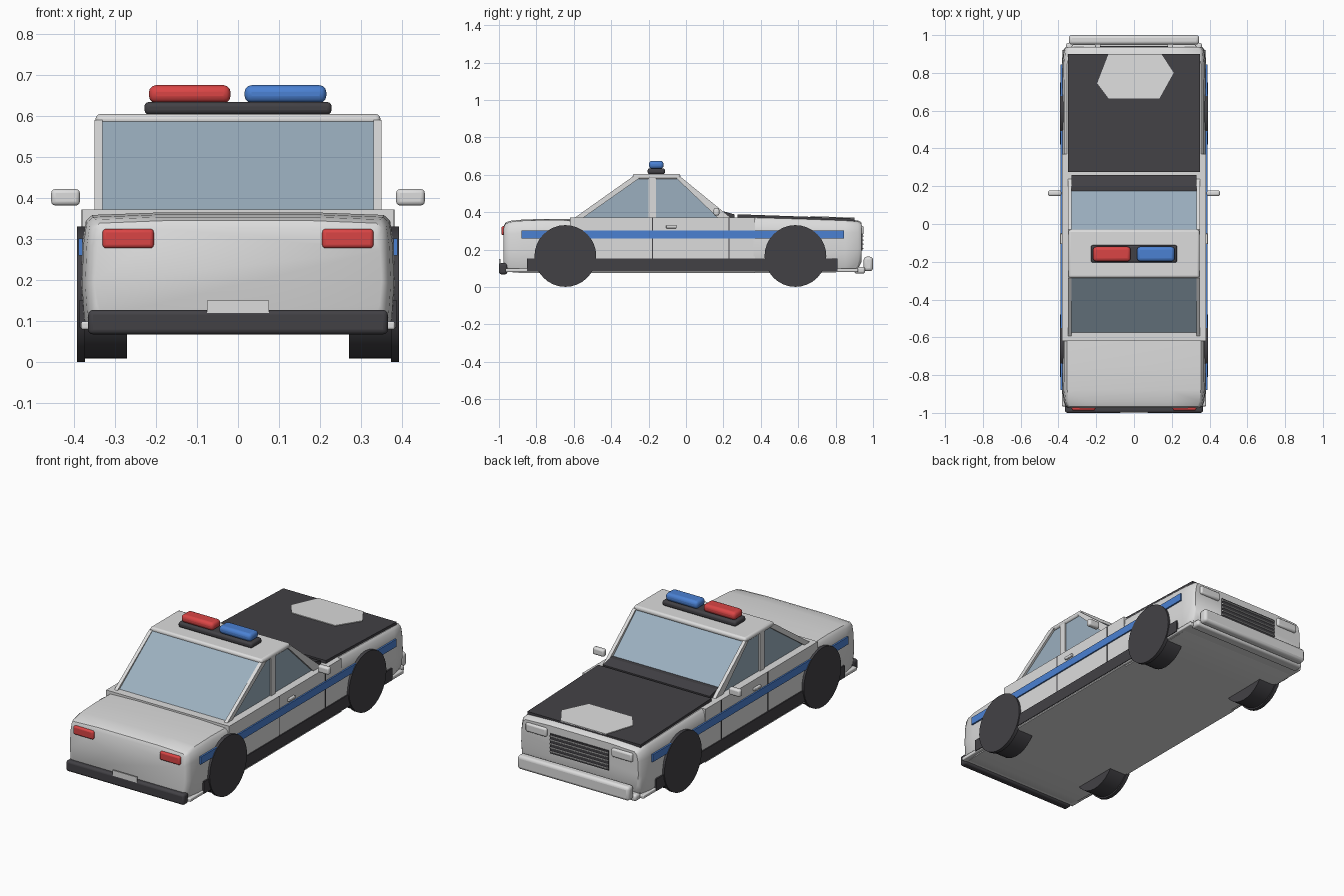
import bpy, bmesh, math
from mathutils import Vector

cube = bpy.data.objects.get("Cube")
if cube:
    bpy.data.objects.remove(cube, do_unlink=True)


def material(name, rgb):
    m = bpy.data.materials.new(name)
    m.use_nodes = True
    m.diffuse_color = (*rgb, 1)
    m.node_tree.nodes["Principled BSDF"].inputs["Base Color"].default_value = (*rgb, 1)
    return m


WHITE = material("white paint", (0.72, 0.72, 0.72))
DARK = material("dark grey", (0.055, 0.053, 0.06))
GLASS = material("window glass", (0.33, 0.43, 0.52))
RED = material("red light", (0.70, 0.06, 0.06))
BLUE = material("blue paint", (0.07, 0.22, 0.65))


def finish(name, bm, mat, bevel=0, smooth=True):
    bmesh.ops.recalc_face_normals(bm, faces=bm.faces)
    mesh = bpy.data.meshes.new(name)
    bm.to_mesh(mesh)
    bm.free()
    mesh.materials.append(mat)
    ob = bpy.data.objects.new(name, mesh)
    bpy.context.collection.objects.link(ob)
    if bevel:
        mod = ob.modifiers.new("rounding", "BEVEL")
        mod.width, mod.segments = bevel, 3
    if smooth:
        bpy.ops.object.select_all(action="DESELECT")
        ob.select_set(True)
        bpy.context.view_layer.objects.active = ob
        bpy.ops.object.shade_smooth_by_angle(angle=math.radians(40))
    return ob


def box(name, x, y, z, mat, bevel=0):
    """Box from (low, high) ranges along each axis."""
    bm = bmesh.new()
    bmesh.ops.create_cube(bm, size=1)
    for v in bm.verts:
        v.co = Vector([(r[0] + r[1]) / 2 + c * (r[1] - r[0]) for r, c in zip((x, y, z), v.co)])
    return finish(name, bm, mat, bevel, bevel > 0)


def prism(name, x, profile, mat):
    """Extrude a (y, z) profile across an x range."""
    bm = bmesh.new()
    face = bm.faces.new([bm.verts.new((x[0], y, z)) for y, z in profile])
    new = bmesh.ops.extrude_face_region(bm, geom=[face])["geom"]
    for v in new:
        if isinstance(v, bmesh.types.BMVert):
            v.co.x = x[1]
    return finish(name, bm, mat, smooth=False)


def loft(name, stations, mat):
    """Body shell through (y, half width, bottom, top) sections."""
    bm = bmesh.new()
    rings = []
    for y, w, zb, zt in stations:
        h = zt - zb
        half = [(0.95, zb), (0.985, zb + 0.03), (1, zb + 0.4 * h), (0.99, zb + 0.75 * h),
                (0.97, zt - 0.02), (0.93, zt - 0.006), (0.5, zt)]
        pts = half + [(-f, z) for f, z in reversed(half)]
        rings.append([bm.verts.new((f * w, y, z)) for f, z in pts])
    n = len(rings[0])
    for a, b in zip(rings, rings[1:]):
        for i in range(n):
            j = (i + 1) % n
            bm.faces.new((a[i], a[j], b[j], b[i]))
    bm.faces.new(rings[0])
    bm.faces.new(rings[-1])
    return finish(name, bm, mat)


def disc(name, x, y, z, radius, mat):
    """Cylinder lying along x."""
    bm = bmesh.new()
    bmesh.ops.create_cone(bm, cap_ends=True, segments=32, radius1=radius, radius2=radius,
                          depth=x[1] - x[0])
    for v in bm.verts:
        v.co = Vector(((x[0] + x[1]) / 2 + v.co.z, y + v.co.x, z + v.co.y))
    return finish(name, bm, mat)


def sided(s, lo, hi):
    return (lo, hi) if s > 0 else (-hi, -lo)


# Body shell
loft("rear_body", [(-0.975, 0.35, 0.11, 0.325), (-0.965, 0.363, 0.09, 0.345),
                   (-0.94, 0.372, 0.08, 0.354), (-0.88, 0.38, 0.075, 0.36),
                   (-0.75, 0.382, 0.075, 0.365), (-0.6, 0.382, 0.075, 0.362)], WHITE)
box("middle_body", (-0.38, 0.38), (-0.62, 0.37), (0.075, 0.372), WHITE)
loft("front_body", [(0.36, 0.382, 0.075, 0.377), (0.6, 0.382, 0.075, 0.37),
                    (0.85, 0.38, 0.08, 0.361), (0.92, 0.374, 0.1, 0.356),
                    (0.937, 0.362, 0.13, 0.346)], WHITE)
box("floor_pan", (-0.382, 0.382), (-0.965, 0.92), (0.08, 0.1), WHITE, 0.005)

# Cabin
prism("cabin_glass", (-0.337, 0.337),
      [(-0.59, 0.36), (-0.28, 0.59), (-0.04, 0.59), (0.19, 0.385), (0.19, 0.36)], GLASS)
box("roof", (-0.347, 0.347), (-0.285, -0.03), (0.577, 0.605), WHITE, 0.012)
prism("windshield_cowl", (-0.33, 0.33),
      [(0.175, 0.37), (0.175, 0.405), (0.2, 0.405), (0.26, 0.388), (0.26, 0.37)], DARK)

# Hood panel and its pale patch
prism("hood_panel", (-0.35, 0.35),
      [(0.275, 0.36), (0.275, 0.389), (0.9, 0.367), (0.9, 0.35)], DARK)
bm = bmesh.new()
outline = [(-0.135, 0.9), (-0.195, 0.745), (-0.135, 0.665), (0.135, 0.665), (0.21, 0.8), (0.145, 0.9)]
patch = [bm.verts.new((x, y, 0.371 + (0.9 - y) * 0.0352)) for x, y in outline]
base = [bm.verts.new(v.co - Vector((0, 0, 0.006))) for v in patch]
bm.faces.new(patch)
bm.faces.new(base)
for i in range(len(patch)):
    j = (i + 1) % len(patch)
    bm.faces.new((patch[i], patch[j], base[j], base[i]))
finish("hood_patch", bm, WHITE, smooth=False)

# Parts repeated on both sides
for s, side in ((1, "left"), (-1, "right")):
    pillar_x = sided(s, 0.33, 0.349)
    prism(side + "_front_pillar", pillar_x,
          [(0.24, 0.37), (0.17, 0.37), (-0.055, 0.585), (-0.03, 0.59)], WHITE)
    prism(side + "_centre_pillar", sided(s, 0.33, 0.345),
          [(-0.2, 0.37), (-0.16, 0.37), (-0.16, 0.59), (-0.2, 0.59)], WHITE)
    prism(side + "_rear_pillar", pillar_x,
          [(-0.61, 0.36), (-0.55, 0.37), (-0.245, 0.585), (-0.285, 0.59)], WHITE)
    box(side + "_sill", sided(s, 0.36, 0.386), (-0.85, 0.81), (0.085, 0.152), DARK)
    box(side + "_stripe", sided(s, 0.379, 0.388), (-0.88, 0.845), (0.26, 0.302), BLUE)
    for y in (-0.18, 0.23):
        box(side + "_door_seam", sided(s, 0.376, 0.3815), (y - 0.003, y + 0.003), (0.15, 0.372), DARK)
    box(side + "_door_handle", sided(s, 0.375, 0.392), (-0.107, -0.05), (0.314, 0.33), WHITE, 0.004)
    box(side + "_mirror", sided(s, 0.385, 0.455), (0.148, 0.178), (0.382, 0.422), WHITE, 0.01)
    box(side + "_headlight", sided(s, 0.2, 0.33), (0.915, 0.95), (0.28, 0.328), WHITE, 0.01)
    box(side + "_tail_light", sided(s, 0.205, 0.33), (-0.987, -0.95), (0.278, 0.325), RED, 0.009)
    for y, end in ((-0.645, "rear"), (0.585, "front")):
        disc(f"{side}_{end}_tyre", sided(s, 0.27, 0.375), y, 0.166, 0.157, DARK)
        disc(f"{side}_{end}_wheel_cover", sided(s, 0.372, 0.392), y, 0.166, 0.165, DARK)

# Grille with slats
box("grille", (-0.18, 0.18), (0.935, 0.943), (0.195, 0.305), DARK)
for i in range(5):
    z = 0.207 + i * 0.0215
    box("grille_slat", (-0.18, 0.18), (0.94, 0.949), (z - 0.003, z + 0.003), WHITE)

# Bumpers and number plate
box("rear_bumper", (-0.365, 0.365), (-1.0, -0.955), (0.068, 0.128), DARK, 0.012)
box("number_plate", (-0.075, 0.075), (-1.0, -0.993), (0.12, 0.151), WHITE)
box("front_bumper", (-0.345, 0.345), (0.95, 1.0), (0.085, 0.162), WHITE, 0.016)
box("front_valance", (-0.36, 0.36), (0.9, 0.958), (0.072, 0.108), WHITE, 0.012)

# Roof light bar
box("light_bar_base", (-0.228, 0.228), (-0.205, -0.112), (0.604, 0.634), DARK, 0.011)
box("red_beacon", (-0.217, -0.018), (-0.198, -0.12), (0.632, 0.675), RED, 0.017)
box("blue_beacon", (0.016, 0.215), (-0.198, -0.12), (0.632, 0.675), BLUE, 0.017)
